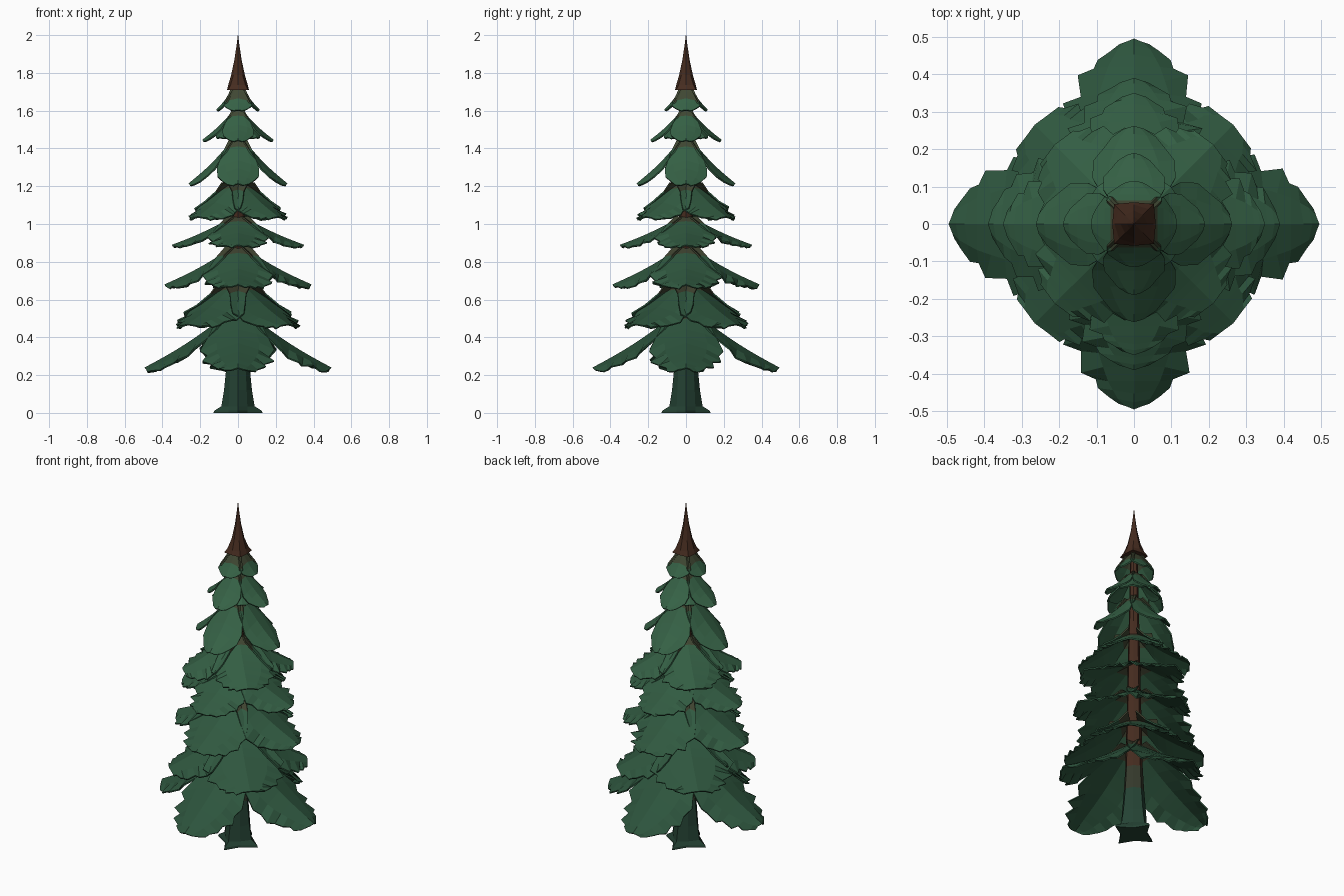
import bpy, math, random

if "Cube" in bpy.data.objects:
    bpy.data.objects.remove(bpy.data.objects["Cube"])
random.seed(4)


def material(name, c):
    m = bpy.data.materials.new(name)
    m.diffuse_color = (*c, 1)
    m.use_nodes = True
    m.node_tree.nodes["Principled BSDF"].inputs["Base Color"].default_value = m.diffuse_color
    return m


def mix(a, b, t):
    return tuple(p + (q - p) * t for p, q in zip(a, b))


def build(name, verts, faces, mats):
    me = bpy.data.meshes.new(name)
    me.from_pydata(verts, [], faces)
    me.update()
    ob = bpy.data.objects.new(name, me)
    bpy.context.collection.objects.link(ob)
    for m in mats:
        me.materials.append(m)
    return ob


def lathe(name, rings, n, mat_of, mats):
    # rings: (z, radius on even spokes, radius on odd spokes)
    verts, faces = [], []
    for z, ra, rd in rings:
        for k in range(n):
            a = 2 * math.pi * k / n
            r = rd if k % 2 else ra
            verts.append((r * math.cos(a), r * math.sin(a), z))
    for i in range(len(rings) - 1):
        for k in range(n):
            q = (k + 1) % n
            faces.append((i * n + k, i * n + q, i * n + n + q, i * n + n + k))
    faces.append(tuple(reversed(range(n))))
    faces.append(tuple(range(len(verts) - n, len(verts))))
    ob = build(name, verts, faces, mats)
    for p in ob.data.polygons:
        p.material_index = mat_of(p.center.z)
    return ob


DARK, LIGHT, BARK = (0.02, 0.07, 0.038), (0.036, 0.12, 0.06), (0.06, 0.025, 0.014)
bark = material("bark", BARK)
base_green = material("base_green", (0.018, 0.055, 0.034))
base_mid = material("base_mid", (0.035, 0.042, 0.025))

# trunk with star-shaped flared roots
lathe("trunk", [(0, .13, .07), (.012, .125, .07), (.035, .088, .07), (.12, .074, .065),
                (.26, .06, .055), (.4, .052, .047), (.8, .042, .038), (1.3, .03, .028), (1.74, .02, .02)],
      8, lambda z: 0 if z < .2 else 1 if z < .35 else 2, [base_green, base_mid, bark])

# pointed crown
lathe("crown_tip", [(1.71, .058, .075), (1.735, .052, .056), (1.79, .036, .034),
                    (1.87, .019, .017), (1.95, .007, .006), (2.0, .001, .001)],
      8, lambda z: 0, [bark])

# half-width of a branch along its length
PROFILE = [(0, .38), (.2, .75), (.42, 1), (.6, .93), (.75, .74), (.88, .55), (.95, .42), (1, .2)]


def width_at(t):
    for (a, wa), (b, wb) in zip(PROFILE, PROFILE[1:]):
        if t <= b:
            return wa + (wb - wa) * (t - a) / (b - a)
    return PROFILE[-1][1]


COLS = (-1, -.6, 0, .6, 1)


def branch_tier(idx, ztop, ztip, reach, half, droop, turn, blunt):
    g = mix(DARK, LIGHT, min(1, ztop / 1.5))
    mats = [material(f"needles_{idx}", g), material(f"needles_inner_{idx}", mix(g, BARK, .6))]
    # lower tiers are ragged, the small upper ones are plain
    ragged = 1 if ztop < 1.3 else .35
    ts = [0, .14, .3, .42, .52, .6, .68, .76, .84, .91, .96, 1]
    if ztop > 1.3:
        ts = [0, .14, .42, .6, .76, .91, 1]
    verts, faces, mi = [], [], []
    r0 = .025
    for k in range(4):
        a = turn + k * math.pi / 2
        ca, sa = math.cos(a), math.sin(a)
        off = len(verts)
        for i, t in enumerate(ts):
            w = half * max(width_at(t), blunt * (1 - max(0, t - .9) * 4))
            # drooping spine, slightly sagging in the middle
            zs = ztop + (ztip - ztop) * t - .06 * (ztop - ztip) * math.sin(math.pi * t)
            for u in COLS:
                r = r0 + (reach - r0) * t
                ww, z = u * w, zs - droop * abs(u) ** 1.5 * min(1, t * 2) * (1 - .8 * t ** 3)
                if abs(u) == 1 and t > .3:
                    # ragged needle edge
                    ww *= 1 + ragged * ((.05 if i % 2 else -.08) + random.uniform(-.04, .04))
                    if t < .9:
                        r += ragged * (.03 if i % 2 else -.01) * reach
                    z += ragged * random.uniform(-.12, .12) * droop
                if t > .9:
                    r -= abs(u) * .03 * reach
                verts.append((r * ca - ww * sa, r * sa + ww * ca, z))
        n = len(COLS)
        for i in range(len(ts) - 1):
            for j in range(n - 1):
                p = off + i * n + j
                faces.append((p, p + n, p + n + 1, p + 1))
                mi.append(1 if i == 0 or (ztop > 1.7 and i == 1) else 0)
    ob = build(f"branch_tier_{idx}", verts, faces, mats)
    for p, m in zip(ob.data.polygons, mi):
        p.material_index = m
    s = ob.modifiers.new("thickness", "SOLIDIFY")
    s.thickness, s.offset = .008, -1


# tiers: top z, tip z, reach, half width, edge droop, turn, bluntness
D = math.pi / 4
TIERS = [(.55, .24, .495, .19, .085, 0, 0),
         (.69, .47, .375, .21, .07, D, .6),
         (.88, .68, .39, .18, .075, 0, 0),
         (1.04, .89, .35, .155, .05, 0, 0),
         (1.22, 1.04, .30, .165, .06, D, .6),
         (1.45, 1.215, .262, .115, .055, 0, .4),
         (1.60, 1.445, .19, .085, .035, 0, .4),
         (1.57, 1.46, .14, .075, .03, D, .5),
         (1.72, 1.605, .115, .075, .025, 0, .5)]
for n, t in enumerate(TIERS, 1):
    branch_tier(n, *t)
